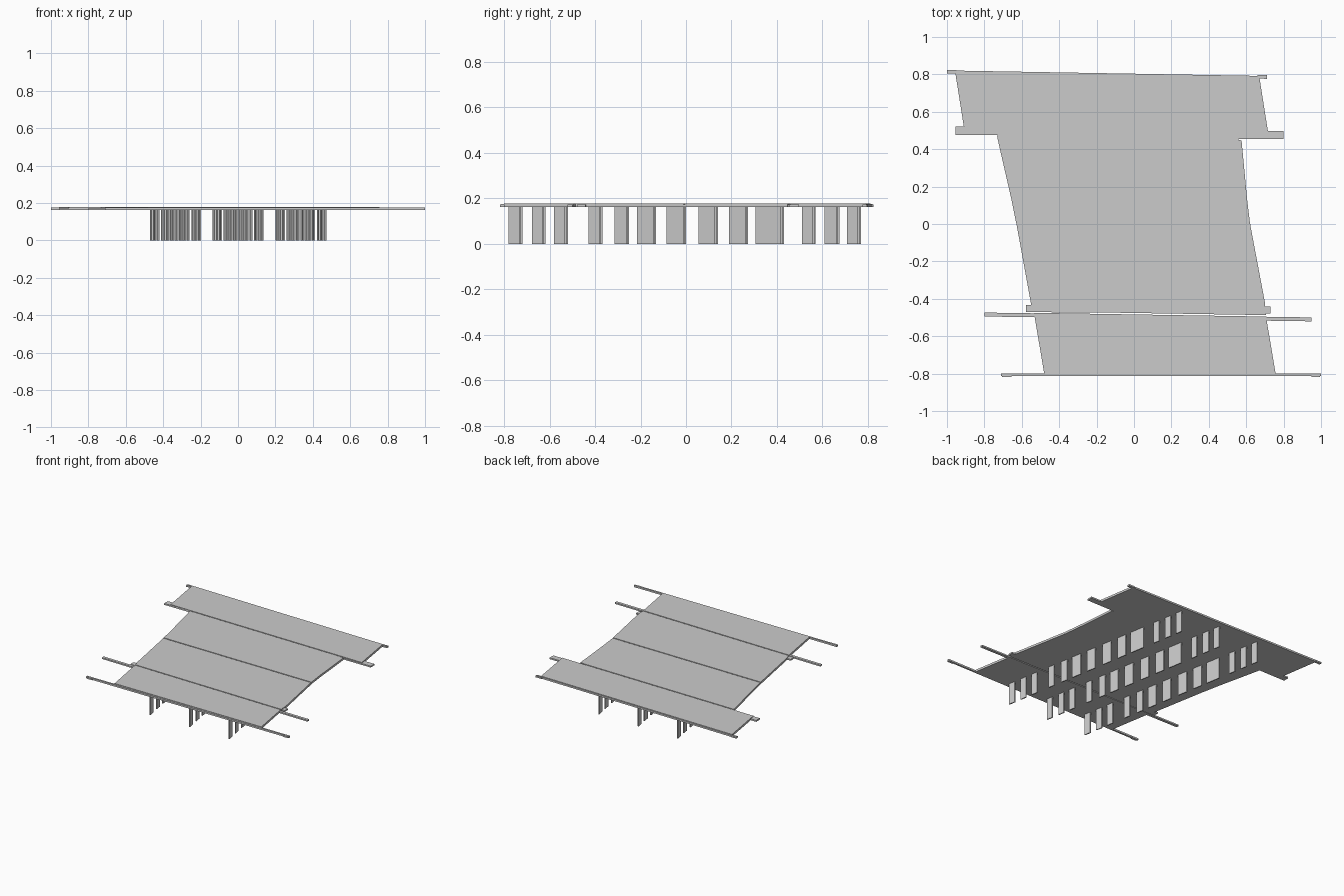
import bpy, bmesh

BOTTOM, BEAM_TOP, SLAB_TOP = 0.162, 0.173, 0.178


def prism(name, outline, z0, z1):
    """Extrude a plan outline between two heights."""
    bm = bmesh.new()
    face = bm.faces.new([bm.verts.new((x, y, z0)) for x, y in outline])
    top = bmesh.ops.extrude_face_region(bm, geom=[face])
    for v in top["geom"]:
        if isinstance(v, bmesh.types.BMVert):
            v.co.z = z1
    bmesh.ops.recalc_face_normals(bm, faces=bm.faces)
    mesh = bpy.data.meshes.new(name)
    bm.to_mesh(mesh)
    bm.free()
    obj = bpy.data.objects.new(name, mesh)
    bpy.context.collection.objects.link(obj)
    return obj


def beam(name, x0, y0, x1, y1, width, top=BEAM_TOP):
    """Straight crosswise beam, given by its centre line and plan width."""
    h = width / 2
    prism(name, [(x0, y0 - h), (x1, y1 - h), (x1, y1 + h), (x0, y0 + h)], BOTTOM, top)


# Four skewed deck slabs, separated by narrow joints
prism("deck_slab_front", [(-0.48, -0.80), (0.757, -0.80), (0.706, -0.495), (-0.535, -0.475)],
      BOTTOM, SLAB_TOP)
prism("deck_slab_mid_front", [(-0.538, -0.467), (0.705, -0.487), (0.70, -0.42), (0.623, -0.012),
                              (-0.628, -0.002), (-0.55, -0.43)], BOTTOM, SLAB_TOP)
prism("deck_slab_mid_back", [(-0.63, 0.006), (0.621, -0.004), (0.605, 0.13), (0.575, 0.447),
                             (0.535, 0.453), (-0.732, 0.468), (-0.71, 0.37), (-0.655, 0.13)],
      BOTTOM, SLAB_TOP)
prism("deck_slab_back", [(-0.732, 0.476), (0.535, 0.461), (0.722, 0.458), (0.67, 0.787),
                         (-0.956, 0.812), (-0.903, 0.478)], BOTTOM, SLAB_TOP)

# Lower joint beams under the seams, reaching past the deck edges
beam("front_joint_beam", -0.80, -0.484, 0.95, -0.510, 0.021)
beam("front_joint_lip", -0.578, -0.452, 0.73, -0.460, 0.038)
beam("centre_joint_beam", -0.629, 0.002, 0.622, -0.008, 0.016)
beam("back_joint_beam_left", -0.955, 0.498, -0.70, 0.498, 0.044)
beam("back_joint_beam_right", 0.535, 0.476, 0.80, 0.476, 0.044)
beam("back_joint_strip", -0.731, 0.472, 0.56, 0.457, 0.016)

# End beams with thicker tips
beam("front_end_beam", -0.71, -0.807, 1.0, -0.807, 0.014, 0.175)
beam("front_end_tip_left", -0.705, -0.809, -0.655, -0.809, 0.020)
beam("front_end_tip_right", 0.95, -0.809, 0.995, -0.809, 0.020)
beam("back_end_beam", -1.0, 0.816, 0.71, 0.786, 0.010, 0.175)
beam("back_end_tip_left", -1.0, 0.814, -0.95, 0.814, 0.020)
beam("back_end_tip_right", 0.66, 0.788, 0.71, 0.786, 0.020)

# Three skewed rows of thin wall piers: y start and end of each pier
SPANS = [(-0.774, -0.726), (-0.672, -0.624), (-0.574, -0.526), (-0.423, -0.374),
         (-0.309, -0.256), (-0.210, -0.137), (-0.079, -0.006), (0.061, 0.134),
         (0.194, 0.267), (0.312, 0.424), (0.516, 0.564), (0.616, 0.668), (0.714, 0.763)]
SKEW, HALF = -0.172, 0.004
for row in (-1, 0, 1):
    for i, (a, b) in enumerate(SPANS):
        a, b = a - row * 0.006, b - row * 0.006
        xa, xb = row * 0.335 + SKEW * a, row * 0.335 + SKEW * b
        prism(f"pier_row{row + 2}_{i + 1}",
              [(xa - HALF, a), (xa + HALF, a), (xb + HALF, b), (xb - HALF, b)], 0, BOTTOM + 0.002)
